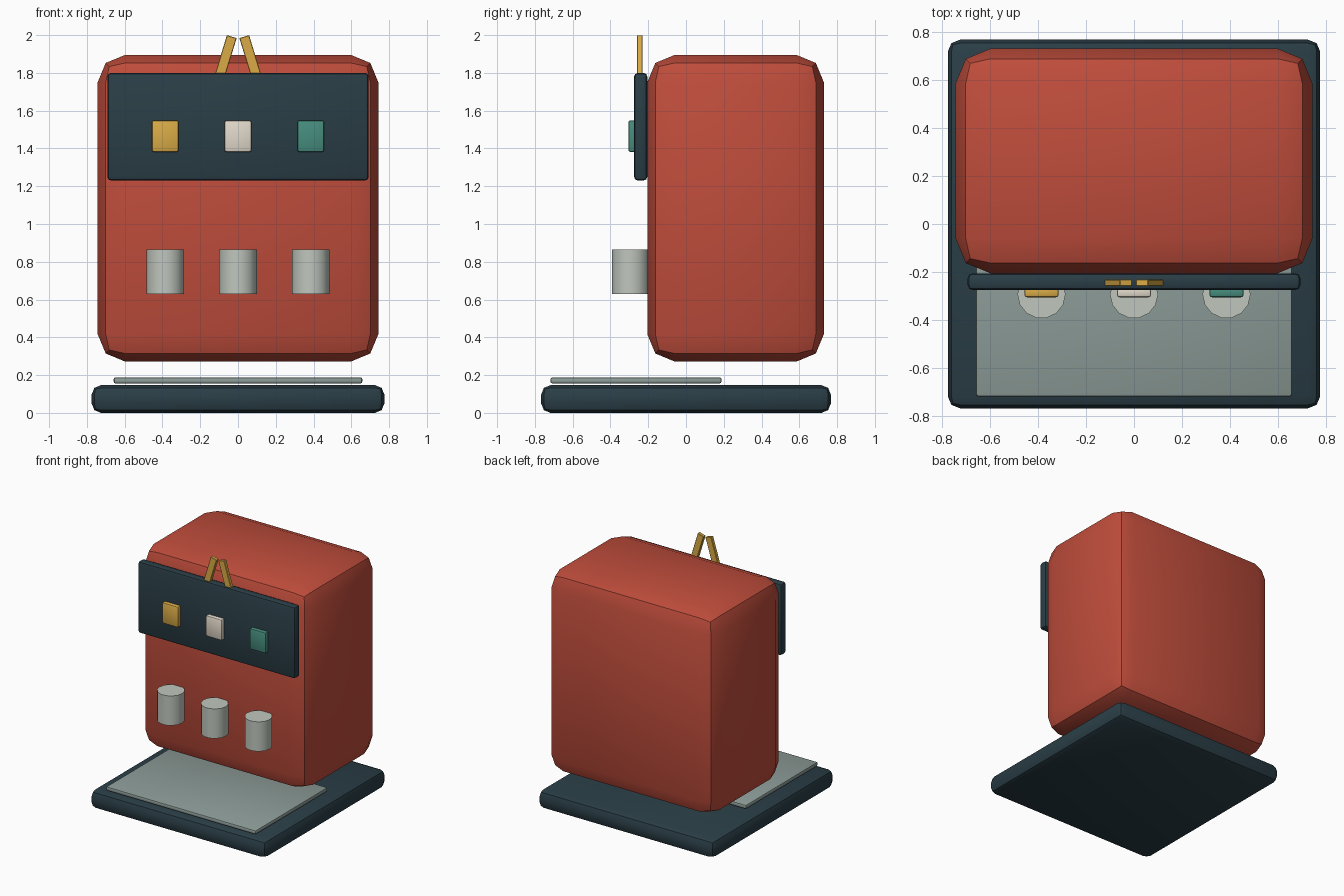
import bpy
from math import radians, sin, cos, pi
from mathutils import Vector

if "Cube" in bpy.data.objects:
    bpy.data.objects.remove(bpy.data.objects["Cube"])


def material(name, rgb):
    # 0-255 display colour to linear
    m = bpy.data.materials.new(name)
    m.diffuse_color = [(c / 255) ** 2.2 for c in rgb] + [1]
    m.use_nodes = True
    m.node_tree.nodes["Principled BSDF"].inputs["Base Color"].default_value = m.diffuse_color
    return m


RED = material("red_enamel", (190, 78, 62))
DARK = material("dark_slate", (46, 64, 72))
TRAY = material("tray_metal", (140, 155, 151))
METAL = material("nozzle_metal", (190, 197, 188))
GOLD = material("gold", (217, 170, 72))
CREAM = material("cream", (226, 217, 202))
TEAL = material("teal", (72, 140, 125))


def finish(ob, name, mat):
    ob.name = name
    ob.data.materials.append(mat)
    bpy.ops.object.shade_smooth_by_angle(angle=radians(35))
    return ob


def box(name, x, y, z, mat, bevel, segments=2, tilt=0):
    # x, y, z are (min, max) ranges
    lo, hi = Vector((x[0], y[0], z[0])), Vector((x[1], y[1], z[1]))
    bpy.ops.mesh.primitive_cube_add(size=1, location=(lo + hi) / 2)
    ob = bpy.context.object
    ob.scale = hi - lo
    bpy.ops.object.transform_apply(location=False, rotation=False, scale=True)
    if bevel:
        mod = ob.modifiers.new("bevel", 'BEVEL')
        mod.width = bevel
        mod.segments = segments
        bpy.ops.object.modifier_apply(modifier=mod.name)
    ob.rotation_euler.y = tilt
    return finish(ob, name, mat)


# Base, drip tray, main body and front panel
box("base", (-.775, .775), (-.767, .767), (0, .147), DARK, .05)
box("drip_tray", (-.658, .658), (-.718, .188), (.156, .188), TRAY, .01)
box("body", (-.743, .743), (-.205, .73), (.272, 1.895), RED, .145)
box("front_panel", (-.692, .692), (-.275, -.205), (1.23, 1.80), DARK, .02)

# Three buttons, each above a dispensing nozzle
for side, cx, mat in (("left", -.385, GOLD), ("middle", 0, CREAM), ("right", .385, TEAL)):
    box(side + "_button", (cx - .071, cx + .071), (-.305, -.26), (1.382, 1.548), mat, .01)
    bpy.ops.mesh.primitive_cylinder_add(vertices=14, radius=.1, depth=.235,
                                        location=(cx, -.293, .747), rotation=(0, 0, pi / 2))
    finish(bpy.context.object, side + "_nozzle", METAL)

# Pair of leaning prongs rising from the panel
LENGTH, TILT = .26, radians(17)
for side, s in (("left", -1), ("right", 1)):
    cx = s * (.033 + sin(TILT) * LENGTH / 2)
    cz = 1.992 - cos(TILT) * LENGTH / 2
    box(side + "_prong", (cx - .027, cx + .027), (-.259, -.231),
        (cz - LENGTH / 2, cz + LENGTH / 2), GOLD, .003, 1, -s * TILT)
